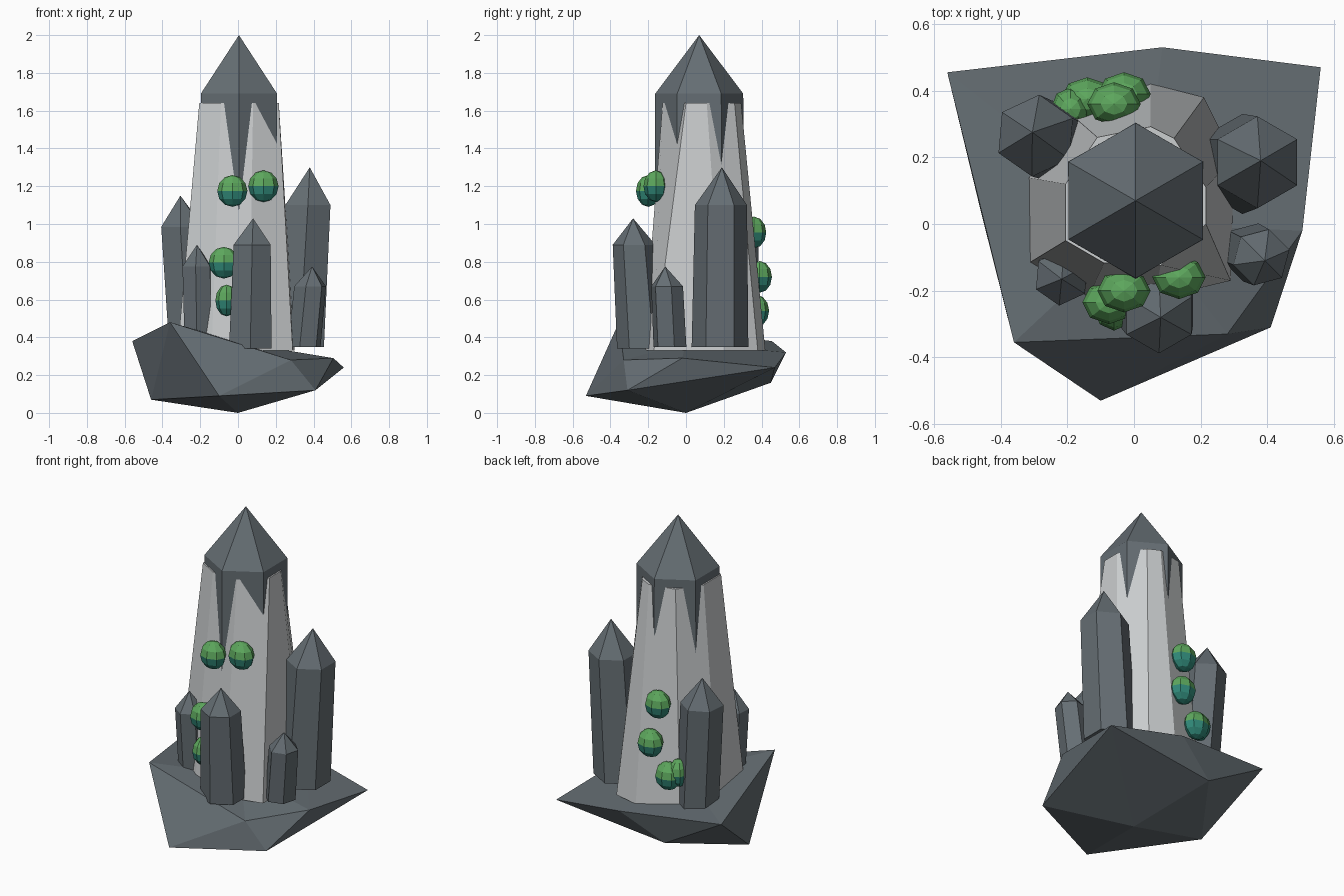
import bpy, bmesh, math
from mathutils import Vector

if "Cube" in bpy.data.objects:
    bpy.data.objects.remove(bpy.data.objects["Cube"])


def material(name, rgb):
    m = bpy.data.materials.new(name)
    m.diffuse_color = (*rgb, 1)
    m.use_nodes = True
    m.node_tree.nodes["Principled BSDF"].inputs["Base Color"].default_value = m.diffuse_color
    return m


STONE = material("dark slate", (0.13, 0.155, 0.172))
PALE = material("pale grey", (0.60, 0.62, 0.63))
GREEN = material("leaf green", (0.11, 0.39, 0.11))
TEAL = material("deep teal", (0.03, 0.25, 0.19))


def finish(bm, name, *mats):
    bmesh.ops.recalc_face_normals(bm, faces=bm.faces)
    me = bpy.data.meshes.new(name)
    bm.to_mesh(me)
    bm.free()
    for m in mats:
        me.materials.append(m)
    ob = bpy.data.objects.new(name, me)
    bpy.context.collection.objects.link(ob)
    return ob


def loft(name, rings, mat, tip=None):
    """Skin a stack of equal-length rings; close with a cap or a point."""
    bm = bmesh.new()
    rows = [[bm.verts.new(p) for p in r] for r in rings]
    n = len(rows[0])
    for a, b in zip(rows, rows[1:]):
        for i in range(n):
            j = (i + 1) % n
            bm.faces.new((a[i], a[j], b[j], b[i]))
    bm.faces.new(rows[0][::-1])
    if tip:
        t = bm.verts.new(tip)
        for i in range(n):
            bm.faces.new((rows[-1][i], rows[-1][(i + 1) % n], t))
    else:
        bm.faces.new(rows[-1])
    return finish(bm, name, mat)


def hexagon(c, r, turn=30):
    return [(c[0] + r * math.cos(math.radians(turn + 60 * i)),
             c[1] + r * math.sin(math.radians(turn + 60 * i)), c[2]) for i in range(6)]


# Base rock: a distorted icosahedron (bottom, lower ring, upper ring, top)
bottom, top = (0, 0, 0), (0.02, 0.0, 0.37)
lower = [(0.41, -0.31, 0.12), (-0.10, -0.53, 0.09), (-0.46, 0.04, 0.07),
         (-0.17, 0.45, 0.16), (0.56, 0.47, 0.24)]
upper = [(0.28, -0.33, 0.28), (-0.36, -0.355, 0.48), (-0.56, 0.455, 0.38),
         (0.085, 0.53, 0.32), (0.505, -0.02, 0.29)]
bm = bmesh.new()
vb, vt = bm.verts.new(bottom), bm.verts.new(top)
lo = [bm.verts.new(p) for p in lower]
up = [bm.verts.new(p) for p in upper]
for i in range(5):
    j = (i + 1) % 5
    bm.faces.new((vb, lo[i], lo[j]))
    bm.faces.new((lo[i], up[i], lo[j]))
    bm.faces.new((up[i], up[j], lo[j]))
    bm.faces.new((up[i], vt, up[j]))
finish(bm, "base_rock", STONE)

# Dark core crystal, its corners poking out of the pale shell
loft("core_crystal", [hexagon((0.005, 0.07, 0.95), 0.236), hexagon((0.005, 0.07, 1.69), 0.233)],
     STONE, (0.005, 0.07, 2.0))

# Pale tapered shell: base and top outlines paired corner by corner
shell_base = [(-0.32, -0.12), (-0.32, 0.14), (-0.19, 0.33), (0.05, 0.42), (0.21, 0.38),
              (0.30, 0.20), (0.29, -0.17), (0.06, -0.225), (-0.14, -0.225)]
shell_top = [(-0.205, -0.05), (-0.205, 0.12), (-0.11, 0.26), (0.05, 0.292), (0.12, 0.257),
             (0.216, 0.11), (0.216, 0.0), (0.08, -0.124), (-0.09, -0.117)]
loft("pale_shell", [[(x, y, 0.33) for x, y in shell_base],
                    [(x, y, 1.64) for x, y in shell_top]], PALE)

# Side crystals: base centre, base radius, shoulder centre, shoulder radius, tip, turn
side = {
    "front_crystal": ((0.065, -0.235, 0.34), 0.13, (0.075, -0.275, 0.89), 0.113, (0.08, -0.28, 1.03), 30),
    "right_crystal": ((0.325, 0.18, 0.35), 0.15, (0.37, 0.185, 1.10), 0.138, (0.38, 0.19, 1.30), 30),
    "right_small_crystal": ((0.35, -0.085, 0.35), 0.09, (0.382, -0.10, 0.67), 0.087, (0.392, -0.11, 0.775), 15),
    "left_small_crystal": ((-0.21, -0.14, 0.36), 0.08, (-0.217, -0.16, 0.775), 0.085, (-0.217, -0.165, 0.89), 25),
    "left_crystal": ((-0.255, 0.25, 0.34), 0.12, (-0.295, 0.265, 0.985), 0.123, (-0.305, 0.275, 1.15), 25),
}
for name, (b, rb, s, rs, tip, turn) in side.items():
    loft(name, [hexagon(b, rb, turn), hexagon(s, rs, turn)], STONE, tip)

# Green growths, teal on the underside
spots = [(-0.03, -0.20, 1.175), (0.135, -0.16, 1.20), (-0.075, -0.235, 0.795),
         (-0.06, -0.255, 0.595), (-0.06, 0.36, 0.955), (-0.03, 0.39, 0.72),
         (-0.14, 0.375, 0.54), (-0.19, 0.345, 0.56)]
for k, p in enumerate(spots):
    bm = bmesh.new()
    bmesh.ops.create_uvsphere(bm, u_segments=8, v_segments=6, radius=1)
    r = 0.06 if k in (3, 7) else 0.08
    for f in bm.faces:
        f.material_index = 1 if f.calc_center_median().z < -0.05 else 0
    for v in bm.verts:
        v.co = Vector((v.co.x * r, v.co.y * 0.065, v.co.z * 0.084)) + Vector(p)
    finish(bm, f"green_growth_{k + 1}", GREEN, TEAL)
